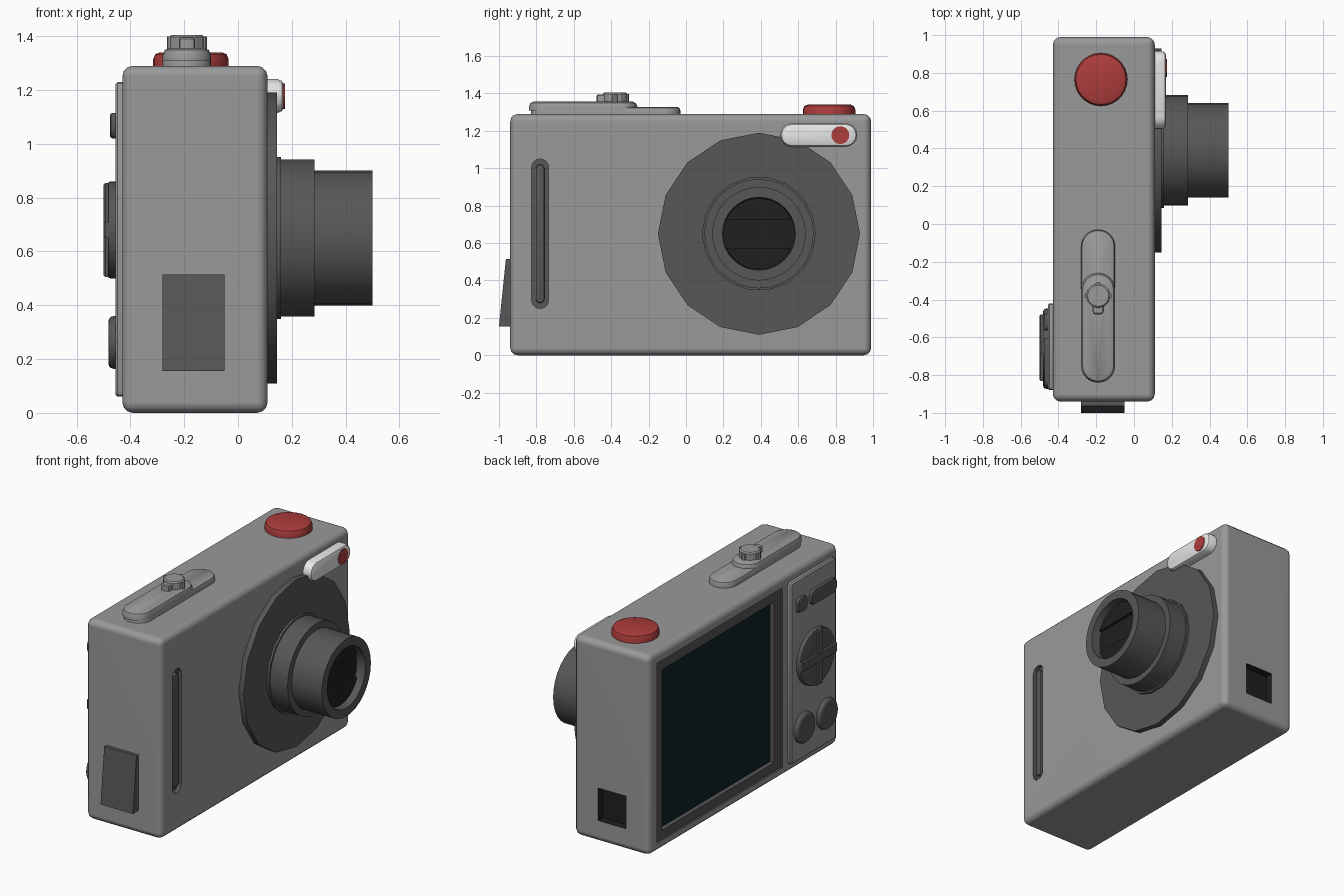
import bpy, bmesh, math
from mathutils import Vector

if "Cube" in bpy.data.objects:
    bpy.data.objects.remove(bpy.data.objects["Cube"])


def material(name, rgb):
    m = bpy.data.materials.new(name)
    m.diffuse_color = (*rgb, 1)
    m.use_nodes = True
    m.node_tree.nodes["Principled BSDF"].inputs["Base Color"].default_value = m.diffuse_color
    return m


GREY = material("body_grey", (0.32, 0.32, 0.32))
DARK = material("dark_grey", (0.095, 0.095, 0.095))
BLACK = material("black", (0.014, 0.014, 0.014))
RED = material("red", (0.42, 0.045, 0.045))
WHITE = material("white", (0.85, 0.85, 0.85))
SCREEN = material("screen_teal", (0.004, 0.017, 0.021))


def to_3d(axis, p, h):
    return {'x': (h, p[0], p[1]), 'y': (p[0], h, p[1]), 'z': (p[0], p[1], h)}[axis]


def finish(name, bm, mat, angle=32):
    bmesh.ops.recalc_face_normals(bm, faces=bm.faces)
    me = bpy.data.meshes.new(name)
    bm.to_mesh(me)
    bm.free()
    me.materials.append(mat)
    ob = bpy.data.objects.new(name, me)
    bpy.context.collection.objects.link(ob)
    smooth(ob, angle)
    return ob


def smooth(ob, angle):
    bpy.ops.object.select_all(action='DESELECT')
    ob.select_set(True)
    bpy.context.view_layer.objects.active = ob
    bpy.ops.object.shade_smooth_by_angle(angle=math.radians(angle))


def prism(name, pts, axis, a, b, mat, bevel=0, segs=2, angle=32):
    """Extrude a 2D outline along an axis from a to b, rounding the b end."""
    bm = bmesh.new()
    lo = [bm.verts.new(to_3d(axis, p, a)) for p in pts]
    hi = [bm.verts.new(to_3d(axis, p, b)) for p in pts]
    n = len(pts)
    bm.faces.new(lo)
    top = bm.faces.new(hi)
    for i in range(n):
        bm.faces.new((lo[i], lo[(i + 1) % n], hi[(i + 1) % n], hi[i]))
    bmesh.ops.recalc_face_normals(bm, faces=bm.faces)
    if bevel:
        bmesh.ops.bevel(bm, geom=list(top.edges), offset=bevel, segments=segs,
                        profile=0.5, affect='EDGES')
    return finish(name, bm, mat, angle)


def circle(u, v, r, n=24):
    return [(u + r * math.cos(2 * math.pi * i / n), v + r * math.sin(2 * math.pi * i / n))
            for i in range(n)]


def rounded(u0, u1, v0, v1, r, n=4):
    """Rounded rectangle outline."""
    pts = []
    for k, (u, v) in enumerate([(u1 - r, v1 - r), (u0 + r, v1 - r), (u0 + r, v0 + r), (u1 - r, v0 + r)]):
        for i in range(n + 1):
            t = math.pi / 2 * (k + i / n)
            pts.append((u + r * math.cos(t), v + r * math.sin(t)))
    return pts


def rect(u0, u1, v0, v1):
    return [(u0, v0), (u1, v0), (u1, v1), (u0, v1)]


def lathe(name, profile, n, mat, cy=0.39, cz=0.65):
    """Revolve (x, radius) points around the lens axis."""
    bm = bmesh.new()
    rings = [[bm.verts.new((x, *p)) for p in circle(cy, cz, r, n)] for x, r in profile]
    for a, b in zip(rings, rings[1:]):
        for i in range(n):
            bm.faces.new((a[i], a[(i + 1) % n], b[(i + 1) % n], b[i]))
    return finish(name, bm, mat)


# Body with rounded edges
bm = bmesh.new()
bmesh.ops.create_cube(bm, size=1)
for v in bm.verts:
    v.co = Vector((v.co.x * 0.54 - 0.16, v.co.y * 1.93 + 0.025, v.co.z * 1.29 + 0.645))
bmesh.ops.bevel(bm, geom=list(bm.edges), offset=0.04, segments=3, profile=0.5, affect='EDGES')
body = finish("camera_body", bm, GREY)

# Recesses: screen frame, screen well, side port, front grip groove
cutters = [
    prism("frame_cutter", rect(-0.37, 0.91, 0.06, 1.22), 'x', -0.5, -0.418, DARK),
    prism("screen_cutter", rect(-0.30, 0.84, 0.115, 1.15), 'x', -0.5, -0.385, DARK),
    prism("port_cutter", rect(-0.265, -0.065, 0.14, 0.35), 'y', 0.94, 1.05, BLACK),
    prism("groove_cutter", rounded(-0.825, -0.735, 0.25, 1.05, 0.044), 'x', 0.085, 0.2, DARK),
]
for c in cutters:
    c.hide_render = True
    m = body.modifiers.new("cut", 'BOOLEAN')
    m.object = c
    m.solver = 'EXACT'
    m.material_mode = 'TRANSFER'
    bpy.context.view_layer.objects.active = body
    bpy.ops.object.modifier_apply(modifier=m.name)
    bpy.data.objects.remove(c)
smooth(body, 32)
body.modifiers.new("even_normals", 'WEIGHTED_NORMAL').keep_sharp = True

# Front: grip strip, flash window and lamp
prism("grip_strip", rounded(-0.803, -0.757, 0.28, 1.02, 0.022), 'x', 0.08, 0.108, DARK, 0.008)
prism("flash_housing", rounded(0.505, 0.915, 1.115, 1.24, 0.06), 'x', 0.09, 0.17, WHITE, 0.022)
prism("flash_lamp", circle(0.825, 1.177, 0.048, 16), 'x', 0.165, 0.174, RED)

# Lens: 16-sided plate, collar, two telescoping barrels, shutter
prism("lens_plate", circle(0.39, 0.65, 0.54, 16), 'x', 0.09, 0.145, DARK)
prism("lens_collar", circle(0.39, 0.65, 0.305, 18), 'x', 0.14, 0.16, DARK)
lathe("outer_barrel", [(0.14, 0.292), (0.285, 0.292), (0.285, 0.24)], 32, DARK)
lathe("inner_barrel", [(0.27, 0.25), (0.5, 0.25), (0.5, 0.195), (0.43, 0.19)], 32, DARK)
prism("shutter", circle(0.39, 0.65, 0.192, 32), 'x', 0.42, 0.44, BLACK)
for s, label in ((1, "upper"), (-1, "lower")):
    t0 = math.asin(0.075 / 0.19)
    arc = [t0 + (math.pi - 2 * t0) * i / 12 for i in range(13)]
    prism(label + "_shutter_blade",
          [(0.39 + 0.19 * math.cos(t), 0.65 + s * 0.19 * math.sin(t)) for t in arc],
          'x', 0.43, 0.455, BLACK)

# Top: shutter button, mode slider and knob
prism("shutter_button", circle(-0.175, 0.765, 0.14, 28), 'z', 1.28, 1.34, RED, 0.025)
prism("slider_base", rounded(-0.28, -0.10, -0.83, -0.03, 0.089, 6), 'z', 1.28, 1.328, GREY, 0.018)
prism("slider_top", rounded(-0.28, -0.10, -0.84, -0.26, 0.089, 6), 'z', 1.31, 1.357, GREY, 0.028)
prism("slider_knob", circle(-0.19, -0.38, 0.065, 12), 'z', 1.35, 1.405, GREY, 0.008, 1, 20)
prism("knob_pointer", rounded(-0.22, -0.16, -0.478, -0.40, 0.015, 2), 'z', 1.35, 1.395, GREY, 0.006, 1)
for i in range(3):
    t = math.pi / 2 * (i - 1) + math.pi / 2
    u, v = -0.19 + 0.058 * math.cos(t), -0.38 + 0.058 * math.sin(t)
    prism(f"knob_rib_{i}", circle(u, v, 0.016, 8), 'z', 1.35, 1.398, GREY)

# Side door, wedge shaped
prism("side_door", [(-0.93, 0.155), (-1.0, 0.155), (-0.963, 0.515), (-0.93, 0.515)],
      'x', -0.28, -0.05, DARK)

# Back: screen and control panel
prism("screen", rect(-0.30, 0.84, 0.115, 1.15), 'x', -0.38, -0.39, SCREEN)
prism("control_panel", rounded(-0.88, -0.42, 0.06, 1.23, 0.02, 2), 'x', -0.41, -0.455, GREY, 0.008, 1)
prism("small_button", rounded(-0.565, -0.47, 1.02, 1.115, 0.03), 'x', -0.45, -0.475, DARK, 0.008)
prism("zoom_button", rounded(-0.865, -0.605, 1.02, 1.115, 0.035), 'x', -0.45, -0.475, DARK, 0.008)
for i, y in enumerate((-0.545, -0.775)):
    prism(f"round_button_{i}", circle(y, 0.262, 0.098), 'x', -0.45, -0.482, DARK, 0.02, 3)

# Direction pad with raised cross
prism("direction_pad", circle(-0.655, 0.68, 0.18, 28), 'x', -0.45, -0.483, DARK, 0.008)
prism("pad_bar_horizontal", rect(-0.83, -0.48, 0.65, 0.71), 'x', -0.46, -0.5, DARK, 0.006, 1)
prism("pad_bar_vertical", rect(-0.685, -0.625, 0.505, 0.855), 'x', -0.46, -0.499, DARK, 0.006, 1)
